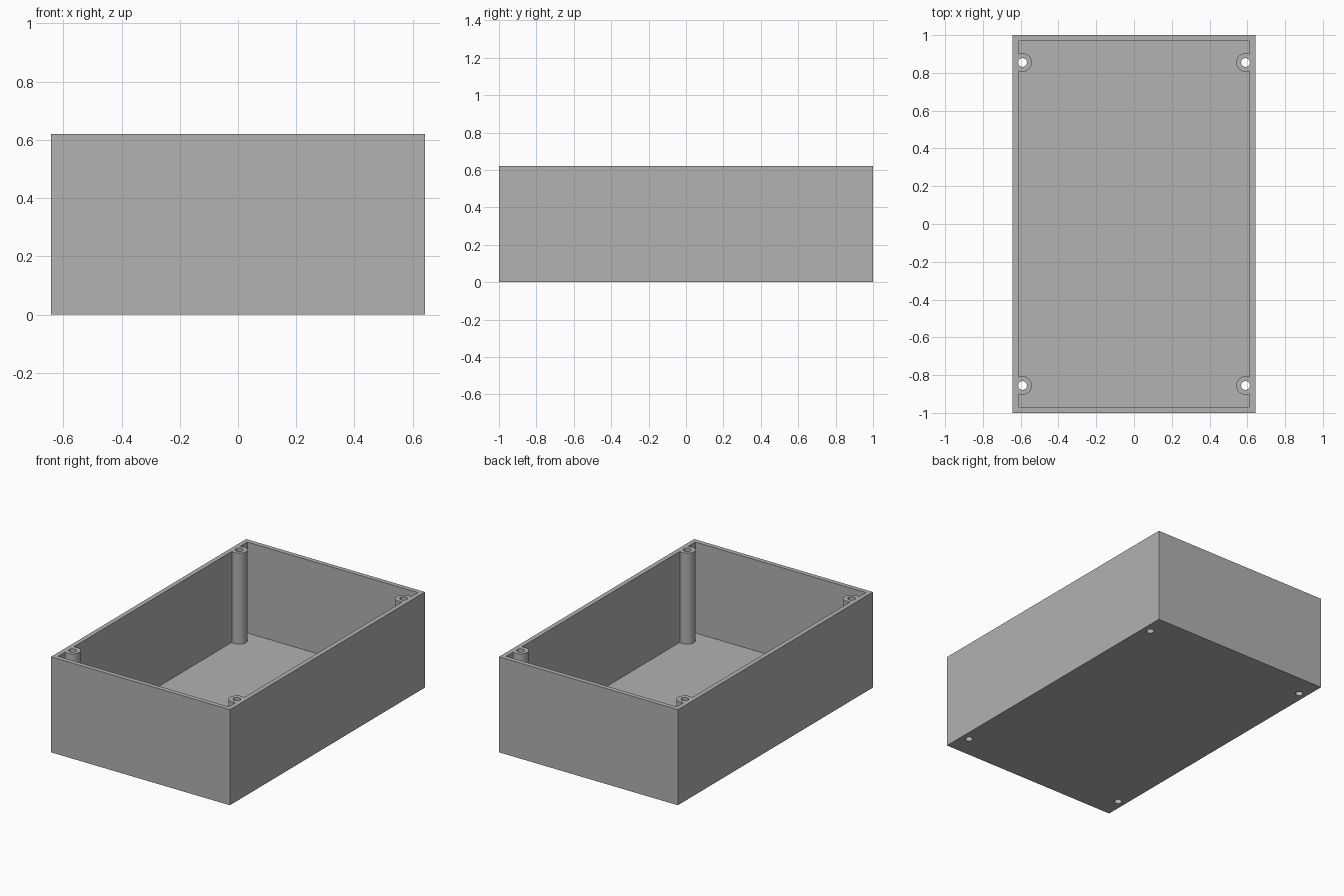
import bpy
import math

if "Cube" in bpy.data.objects:
    bpy.data.objects.remove(bpy.data.objects["Cube"], do_unlink=True)

HALF_X, HALF_Y, HEIGHT = 0.642, 1.0, 0.62
WALL = 0.03
POST_X, POST_Y, POST_R, HOLE_R = 0.59, 0.855, 0.049, 0.023

grey = bpy.data.materials.new("plain grey")
grey.use_nodes = True
colour = (0.445, 0.445, 0.445, 1)
grey.diffuse_color = colour
grey.node_tree.nodes["Principled BSDF"].inputs["Base Color"].default_value = colour


def box(name, half_x, half_y, bottom, top):
    bpy.ops.mesh.primitive_cube_add(size=1, location=(0, 0, (bottom + top) / 2))
    obj = bpy.context.object
    obj.name = name
    obj.scale = (2 * half_x, 2 * half_y, top - bottom)
    bpy.ops.object.transform_apply(location=True, scale=True)
    obj.data.materials.append(grey)
    return obj


def rod(name, x, y, radius):
    # Upright cylinder that reaches well past the top and bottom of the box
    bpy.ops.mesh.primitive_cylinder_add(vertices=48, radius=radius, depth=3, location=(x, y, 0))
    obj = bpy.context.object
    obj.name = name
    obj.data.materials.append(grey)
    return obj


def subtract(target, cutter):
    mod = target.modifiers.new("cut", 'BOOLEAN')
    mod.operation, mod.solver, mod.object = 'DIFFERENCE', 'EXACT', cutter
    bpy.context.view_layer.objects.active = target
    bpy.ops.object.modifier_apply(modifier=mod.name)
    bpy.data.objects.remove(cutter, do_unlink=True)


enclosure = box("open_enclosure", HALF_X, HALF_Y, 0, HEIGHT)
cavity = box("cavity_cutter", HALF_X - WALL, HALF_Y - WALL, WALL, HEIGHT + 0.2)
corners = [(sx * POST_X, sy * POST_Y) for sx in (-1, 1) for sy in (-1, 1)]

# Leave the four screw posts standing in the cavity
for x, y in corners:
    subtract(cavity, rod("post_cutter", x, y, POST_R))
subtract(enclosure, cavity)

# Screw holes run right through posts and floor
for x, y in corners:
    subtract(enclosure, rod("hole_cutter", x, y, HOLE_R))

# Round posts and holes shade smoothly, edges stay sharp
bpy.ops.object.select_all(action='DESELECT')
enclosure.select_set(True)
bpy.context.view_layer.objects.active = enclosure
bpy.ops.object.shade_smooth_by_angle(angle=math.radians(30))
